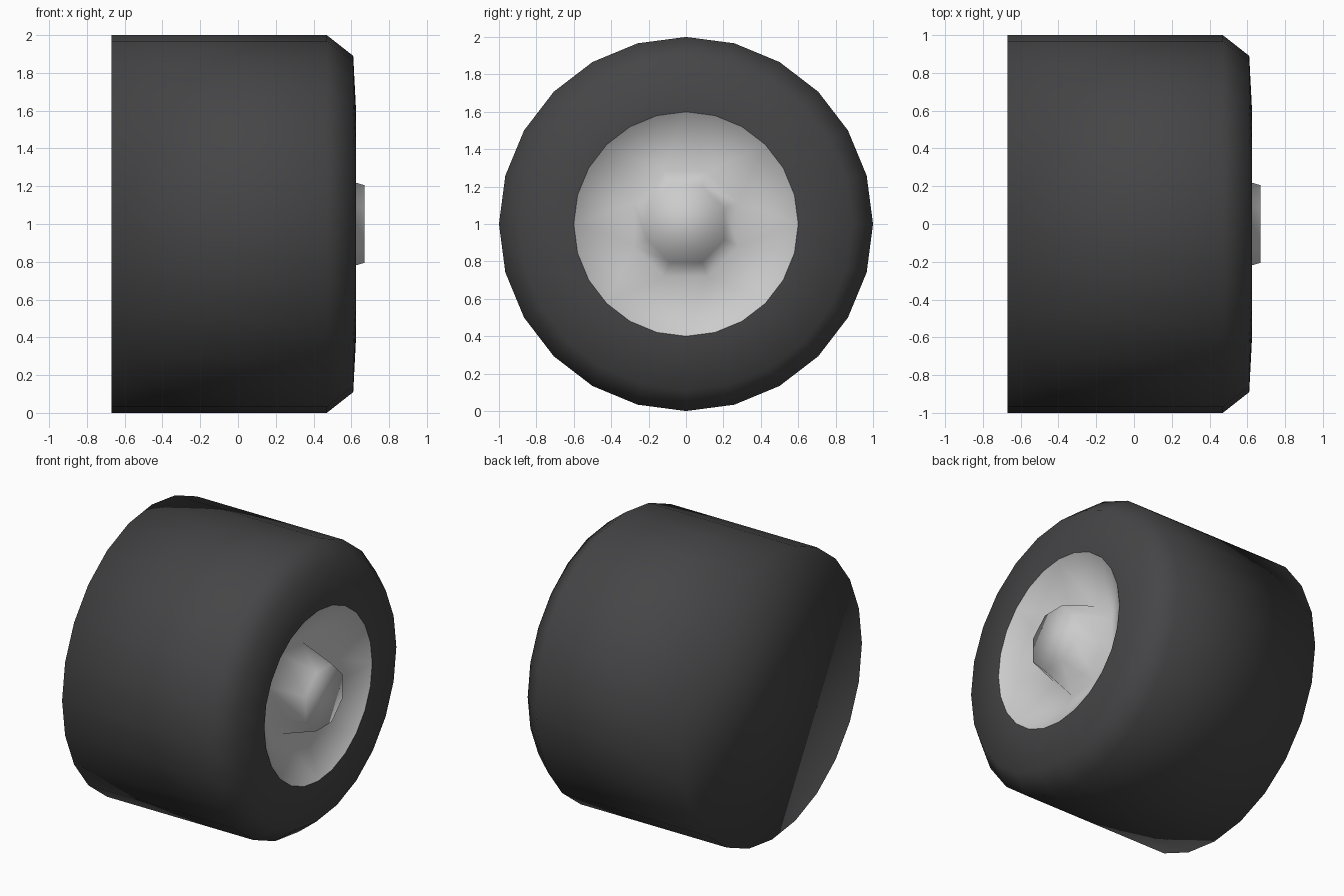
import bpy, bmesh, math

if "Cube" in bpy.data.objects:
    bpy.data.objects.remove(bpy.data.objects["Cube"])

SIDES, HUB_SIDES, CZ = 24, 8, 1.0


def ring(bm, x, r, n, start=0.0):
    """Circle of vertices around the wheel axle."""
    return [bm.verts.new((x, r * math.cos(start + math.tau * i / n),
                          CZ + r * math.sin(start + math.tau * i / n))) for i in range(n)]


def skin(bm, a, b):
    """Quads between two rings of equal count."""
    n = len(a)
    for i in range(n):
        bm.faces.new((a[i], a[(i + 1) % n], b[(i + 1) % n], b[i]))


def finish(bm, name, color=None):
    bm.normal_update()
    me = bpy.data.meshes.new(name)
    bm.to_mesh(me)
    bm.free()
    me.polygons.foreach_set("use_smooth", [True] * len(me.polygons))
    ob = bpy.data.objects.new(name, me)
    bpy.context.collection.objects.link(ob)
    if color:
        mat = bpy.data.materials.new(name + "_material")
        mat.diffuse_color = color
        mat.use_nodes = True
        mat.node_tree.nodes["Principled BSDF"].inputs["Base Color"].default_value = mat.diffuse_color
        me.materials.append(mat)
    return ob


# Tyre: tread, bevelled shoulder, sidewall and closed inner end
bm = bmesh.new()
rings = [ring(bm, x, r, SIDES) for x, r in
         [(-0.67, 1.0), (0.47, 1.0), (0.61, 0.89), (0.625, 0.6)]]
for a, b in zip(rings, rings[1:]):
    skin(bm, a, b)
bm.faces.new(rings[0][::-1])
finish(bm, "tyre", (0.06, 0.06, 0.063, 1))

# Rim: dished cone running into a protruding eight-sided hub
bm = bmesh.new()
half = math.pi / HUB_SIDES
flat = 1 / math.cos(half)
lip = ring(bm, 0.625, 0.6, SIDES)
base = ring(bm, 0.42, 0.28 * flat, HUB_SIDES, half)
tip = ring(bm, 0.67, 0.205 * flat, HUB_SIDES, half)
for i in range(SIDES):
    bm.faces.new((lip[i], lip[(i + 1) % SIDES], base[i // 3]))
for j in range(HUB_SIDES):
    bm.faces.new((lip[3 * j], base[j], base[j - 1]))
skin(bm, base, tip)
bm.faces.new(tip)
finish(bm, "rim_and_hub")
